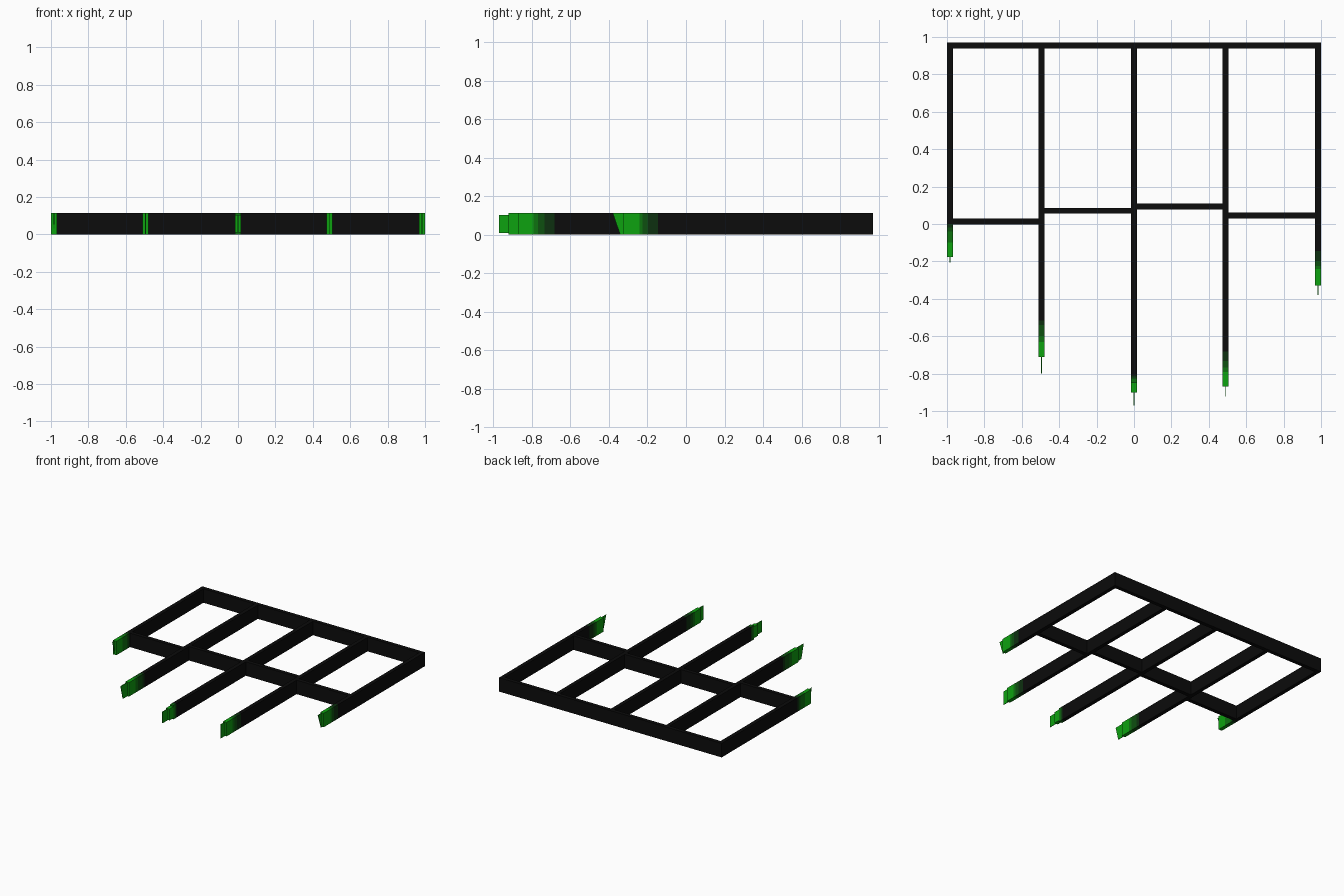
import bpy
import bmesh

cube = bpy.data.objects.get("Cube")
if cube:
    bpy.data.objects.remove(cube, do_unlink=True)

H = 0.113      # slat height
W = 0.031      # slat thickness
BACK = 0.97    # rear edge


def material(name, rgb):
    m = bpy.data.materials.new(name)
    m.use_nodes = True
    color = (*rgb, 1)
    m.diffuse_color = color
    m.node_tree.nodes["Principled BSDF"].inputs["Base Color"].default_value = color
    return m


BLACK = material("black", (0.0035, 0.0035, 0.0035))
GREENS = [
    material("deep green", (0.004, 0.03, 0.005)),
    material("dark green", (0.004, 0.08, 0.005)),
    material("mid green", (0.004, 0.17, 0.005)),
    material("bright green", (0.004, 0.36, 0.005)),
]


def slab(name, x0, x1, y0, y1, mat, z0=0.0, z1=H, slant=0.0):
    """Box whose lower front edge can be pulled back by slant."""
    bm = bmesh.new()
    bmesh.ops.create_cube(bm, size=1)
    for v in bm.verts:
        low, front = v.co.z < 0, v.co.y < 0
        v.co.x = x0 if v.co.x < 0 else x1
        v.co.y = (y0 + (slant if low else 0)) if front else y1
        v.co.z = z0 if low else z1
    mesh = bpy.data.meshes.new(name)
    bm.to_mesh(mesh)
    bm.free()
    mesh.materials.append(mat)
    obj = bpy.data.objects.new(name, mesh)
    bpy.context.collection.objects.link(obj)


# Long slats: name, x, end of black, ends of the green bands, fin tip, fin slant, inset
slats = [
    ("far_right", -0.984, 0.0, (-0.02, -0.04, -0.10, -0.176), -0.205, 0.04, 0),
    ("right", -0.495, -0.515, (-0.54, -0.60, -0.63, -0.712), -0.80, 0.03, 0),
    ("middle", 0.0, -0.81, (-0.82, -0.83, -0.85, -0.90), -0.97, 0, 0.01),
    ("left", 0.49, -0.682, (-0.733, -0.767, -0.79, -0.868), -0.922, 0, 0),
    ("far_left", 0.984, -0.145, (-0.197, -0.225, -0.24, -0.328), -0.38, 0.038, 0),
]
for name, x, start, bands, tip, slant, inset in slats:
    slab(name + "_slat", x - W / 2, x + W / 2, start, BACK, BLACK)
    y = start
    for i, (end, mat) in enumerate(zip(bands, GREENS)):
        gap = inset if i == 3 else 0
        slab(f"{name}_band_{i + 1}", x - W / 2, x + W / 2, end, y, mat, gap, H - gap)
        y = end
    # Thin fin beyond the tip
    slab(name + "_fin", x - 0.002, x + 0.002, tip, y, GREENS[3],
         inset, H - inset, slant)

# Rear rail
slab("rear_rail", -1, 1, BACK - W, BACK, BLACK)

# Staggered cross bars between neighbouring slats
for i, y in enumerate((0.013, 0.071, 0.093, 0.045)):
    slab(f"cross_bar_{i + 1}", slats[i][1], slats[i + 1][1],
         y - W / 2, y + W / 2, BLACK)
